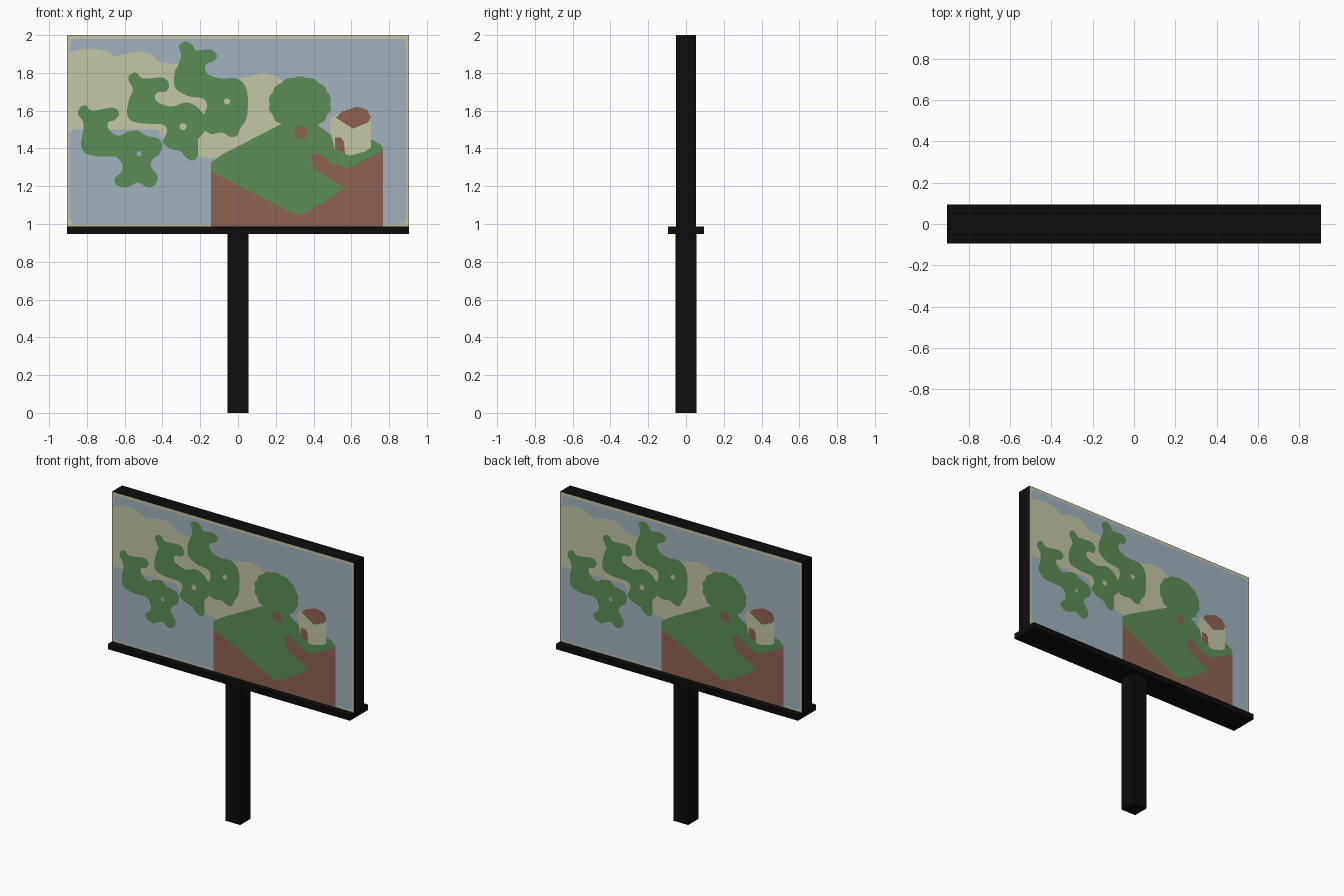
import bpy, bmesh, math
from mathutils import Vector


def material(name, rgb):
    m = bpy.data.materials.new(name)
    m.diffuse_color = (*rgb, 1)
    return m


BLACK = material("black", (0.004, 0.004, 0.004))
CREAM = material("cream", (0.55, 0.57, 0.395))
BLUE = material("sky blue", (0.36, 0.45, 0.515))
GREEN = material("leaf green", (0.108, 0.27, 0.096))
BROWN = material("earth brown", (0.262, 0.127, 0.087))

FACE = 0.053   # half depth of the panel face
STEP = 0.0008  # spacing of the painted layers


def box(name, lo, hi, mat):
    bm = bmesh.new()
    bmesh.ops.create_cube(bm, size=1)
    for v in bm.verts:
        v.co = Vector([lo[i] + (v.co[i] + 0.5) * (hi[i] - lo[i]) for i in range(3)])
    me = bpy.data.meshes.new(name)
    bm.to_mesh(me)
    bm.free()
    me.materials.append(mat)
    ob = bpy.data.objects.new(name, me)
    bpy.context.collection.objects.link(ob)
    return ob


def rounded(pts, n=4):
    """Closed Catmull-Rom curve through the points."""
    out, k = [], len(pts)
    for i in range(k):
        a, b, c, d = (Vector(pts[(i + j) % k]) for j in (-1, 0, 1, 2))
        for s in range(n):
            t = s / n
            out.append(0.5 * (2 * b + (c - a) * t + (2 * a - 5 * b + 4 * c - d) * t * t
                              + (3 * b - a - 3 * c + d) * t ** 3))
    return out


def painted(name, pts, mat, layer, smooth=False):
    """Flat painted shape on the front, repeated turned half round on the back.
    Points are in hundredths of a unit, (x, z)."""
    if smooth:
        pts = rounded(pts)
    y = -FACE - STEP * layer
    bm = bmesh.new()
    for s in (1, -1):
        f = bm.faces.new([bm.verts.new((s * p[0] / 100, s * y, p[1] / 100)) for p in pts])
        f.normal_update()
        if f.normal.y * s > 0:
            f.normal_flip()
    bmesh.ops.triangulate(bm, faces=bm.faces[:])
    me = bpy.data.meshes.new(name)
    bm.to_mesh(me)
    bm.free()
    me.materials.append(mat)
    bpy.context.collection.objects.link(bpy.data.objects.new(name, me))


def px(*v):
    """Traced sketch coordinates to hundredths of a unit."""
    return [((v[i] - 238) / 1.89, (413 - v[i + 1]) / 1.887) for i in range(0, len(v), 2)]


def disc(cx, cz, r, n=12):
    return px(*[c for i in range(n) for c in (cx + r * math.cos(i * math.tau / n),
                                              cz + r * math.sin(i * math.tau / n))])


# Post, ledge and panel
box("post", (-0.055, -0.055, 0), (0.055, 0.055, 0.95), BLACK)
box("ledge", (-0.905, -0.095, 0.948), (0.905, 0.095, 0.986), BLACK)
panel = box("panel", (-0.905, -FACE, 0.986), (0.905, FACE, 2.0), BLACK)
panel.data.materials.append(CREAM)
for f in panel.data.polygons:
    if abs(f.normal.y) > 0.5:
        f.material_index = 1

# Sky with rounded corners
sky = []
for cx, cz, q in ((86, 194.8, 0), (-86, 194.8, 1), (-86, 103, 2), (86, 103, 3)):
    for i in range(5):
        a = (q + i / 4) * math.pi / 2
        sky.append((cx + 3.2 * math.cos(a), cz + 3.2 * math.sin(a)))
painted("sky", sky, BLUE, 1)

# Cloud band
painted("cloud", px(67.2, 54, 80, 50, 93, 49, 105, 51, 116, 57, 126, 54, 139, 52, 150, 54,
                    158, 62, 178, 65, 210, 82, 238, 79, 252, 76, 264, 73, 277, 77, 285, 84,
                    300, 110, 290, 140, 222, 157, 210, 159, 200, 157, 190, 145, 163, 140,
                    158, 130, 80, 130, 72, 130, 67.2, 134), CREAM, 2)

# Earth block and grass top
painted("earth", px(211, 168, 211, 227, 383, 227, 383, 148, 340, 141, 280, 150), BROWN, 3)
painted("grass", px(211, 172, 211, 163, 222, 155, 280, 125, 312, 121, 333, 137, 372, 140,
                    381, 145, 383, 151, 347, 169, 332, 163, 319, 154, 312, 154, 311, 160,
                    314, 168, 323, 175, 345, 188, 330, 199, 305, 213, 299, 215, 292, 213),
        GREEN, 4)

# Tree crown with scalloped edge, and trunk
crown = []
for i in range(70):
    a = i / 70 * math.tau
    r = 1 + 0.05 * abs(math.sin(7 * a))
    crown += [300 + 30 * r * math.cos(a), 104 + 26 * r * math.sin(a)]
painted("tree_crown", px(*crown), GREEN, 5)
painted("tree_trunk", px(295, 129, 298, 127, 304, 127, 307, 130, 307, 137, 304, 139,
                         298, 139, 295, 136), BROWN, 6)

# Cottage
painted("cottage_wall", px(330, 119, 338, 115, 353, 125, 371, 117, 371, 148, 365, 152,
                           350, 156, 344, 154, 335, 150, 332, 138, 330, 130), CREAM, 5)
painted("cottage_roof", px(336, 118, 342, 112, 357, 107, 367, 110, 371, 118, 368, 123,
                           353, 129, 345, 124), BROWN, 6)
painted("cottage_door", px(335, 138, 341, 138, 344, 142, 345, 154, 335, 150), BROWN, 6)

# Three winding shrubs
painted("shrub_upper", px(179, 46, 186, 42, 193, 46, 196, 51, 211, 50, 217, 56, 213, 62,
                          207, 64, 205, 70, 210, 76, 222, 79, 237, 79, 246, 88, 248, 104,
                          246, 120, 240, 129, 237, 136, 230, 137, 222, 133, 210, 134,
                          200, 125, 204, 115, 207, 106, 203, 99, 190, 97, 179, 92, 174, 85,
                          175, 72, 178, 66, 181, 56), GREEN, 5, True)
painted("shrub_middle", px(129, 76, 136, 73, 143, 79, 163, 78, 169, 85, 166, 92, 157, 93,
                           155, 99, 160, 104, 172, 107, 185, 103, 195, 106, 203, 114,
                           208, 123, 204, 133, 198, 140, 198, 155, 193, 161, 186, 158,
                           181, 152, 170, 149, 163, 142, 167, 132, 163, 125, 145, 124,
                           131, 121, 127, 113, 129, 100, 133, 90, 129, 82), GREEN, 5, True)
painted("shrub_lower", px(80, 108, 86, 106, 92, 111, 113, 108, 119, 114, 115, 120, 108, 123,
                          109, 130, 118, 136, 128, 132, 138, 131, 146, 136, 158, 139,
                          162, 146, 159, 155, 153, 159, 151, 167, 157, 175, 156, 184,
                          148, 188, 138, 183, 126, 188, 116, 185, 115, 178, 121, 173,
                          122, 164, 115, 157, 100, 157, 86, 154, 81, 145, 83, 132, 83, 122,
                          78, 115), GREEN, 5, True)

# Small gaps in the shrubs
for i, (cx, cz, r, mat) in enumerate(((227, 102, 3, CREAM), (183, 127, 3.5, CREAM),
                                      (139, 154, 2.5, BLUE))):
    painted(f"shrub_gap_{i + 1}", disc(cx, cz, r), mat, 6)
